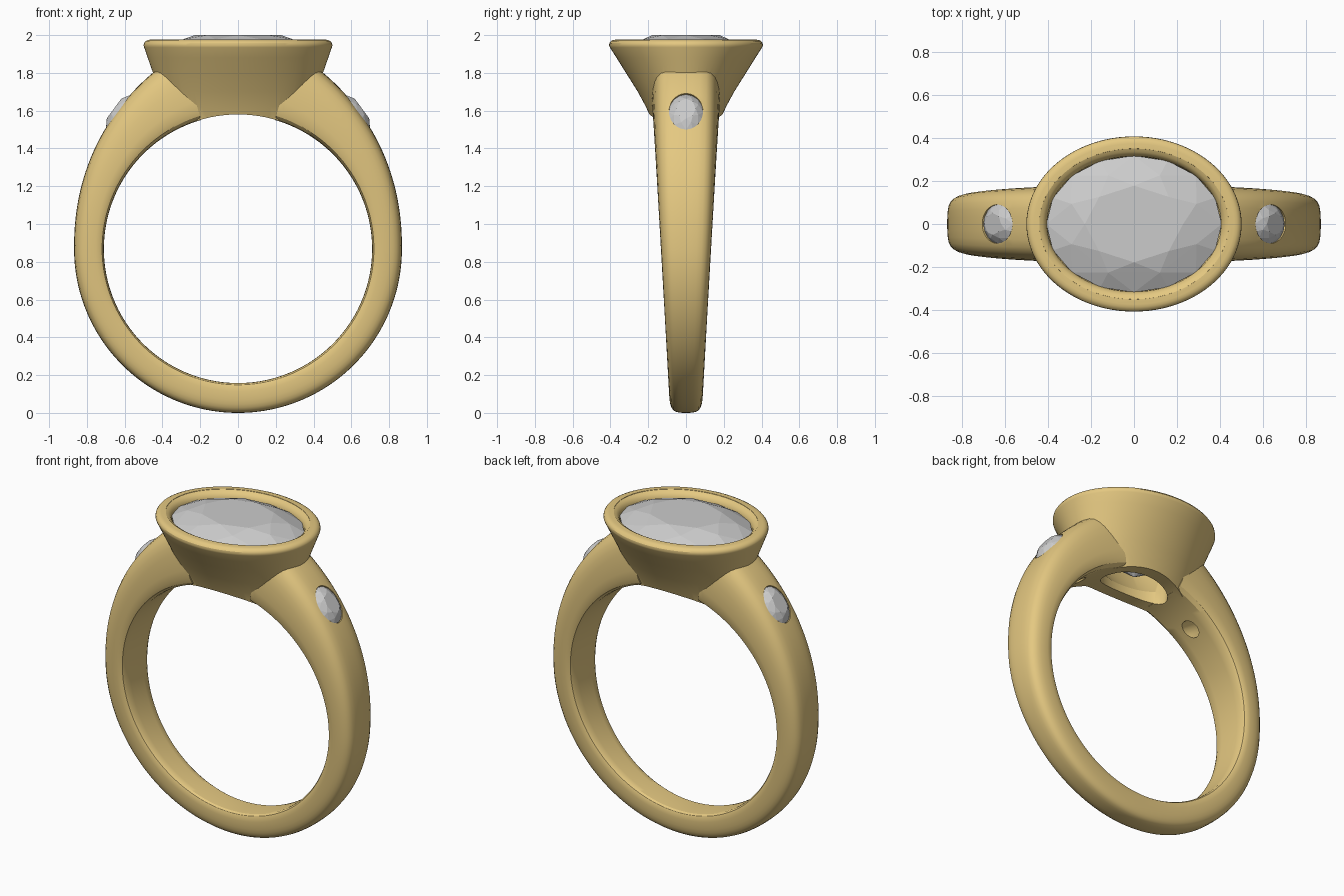
import bpy, bmesh
from math import sin, cos, pi, radians, atan
from mathutils import Vector, Matrix

if "Cube" in bpy.data.objects:
    bpy.data.objects.remove(bpy.data.objects["Cube"])

CZ, RIN = 0.868, 0.71          # finger hole centre height and radius

gold = bpy.data.materials.new("gold")
gold.diffuse_color = (0.78, 0.58, 0.22, 1)
gold.use_nodes = True
gold.node_tree.nodes["Principled BSDF"].inputs["Base Color"].default_value = gold.diffuse_color
stone = bpy.data.materials.new("stone_grey")
stone.diffuse_color = (0.55, 0.55, 0.55, 1)
stone.use_nodes = True
stone.node_tree.nodes["Principled BSDF"].inputs["Base Color"].default_value = stone.diffuse_color


def finish(name, bm, mat):
    bmesh.ops.recalc_face_normals(bm, faces=bm.faces)
    me = bpy.data.meshes.new(name)
    bm.to_mesh(me)
    bm.free()
    ob = bpy.data.objects.new(name, me)
    bpy.context.collection.objects.link(ob)
    me.materials.append(mat)
    return ob


def loft(name, rings, mat=gold):
    """Closed solid through equal-sized point rings, capped at both ends."""
    bm = bmesh.new()
    rows = [[bm.verts.new(p) for p in r] for r in rings]
    n = len(rows[0])
    for a, b in zip(rows, rows[1:]):
        for i in range(n):
            j = (i + 1) % n
            bm.faces.new((a[i], a[j], b[j], b[i]))
    bm.faces.new(rows[0])
    bm.faces.new(rows[-1])
    return finish(name, bm, mat)


def oval(a, b, z, n=96, turn=0.0):
    return [Vector((a * cos(2 * pi * (i + turn) / n), b * sin(2 * pi * (i + turn) / n), z))
            for i in range(n)]


def boolean(ob, cutter, op):
    m = ob.modifiers.new(op, 'BOOLEAN')
    m.operation, m.object, m.solver = op, cutter, 'EXACT'
    bpy.context.view_layer.objects.active = ob
    bpy.ops.object.modifier_apply(modifier=m.name)
    bpy.data.objects.remove(cutter, do_unlink=True)


def brilliant(name, a, b, crown, depth, mat4):
    """Oval brilliant cut, girdle at local z = 0."""
    pts = oval(a * .56, b * .56, crown, 8) + oval(a * .77, b * .77, crown * .66, 8, .5)
    pts += oval(a, b, 0, 16) + oval(a, b, -.008, 16)
    pts += oval(a * .5, b * .5, -depth * .62, 8, .5) + [Vector((0, 0, -depth))]
    bm = bmesh.new()
    for p in pts:
        bm.verts.new(mat4 @ p)
    bmesh.ops.convex_hull(bm, input=bm.verts)
    return finish(name, bm, stone)


def r_out(t):
    """Outer radius: constant below the middle, swelling to the shoulders."""
    return 0.868 + 0.1376 * max(t, 0) ** 1.75


# Shank: half-section (width factor, inner-to-outer factor) swept round the finger
half = [(0, 0), (.5, 0), (.8, .01), (.93, .06), (.985, .14), (1, .28), (.995, .42), (.975, .57),
        (.93, .71), (.86, .82), (.76, .905), (.62, .96), (.42, .988), (.2, .998), (0, 1)]
section = half + [(-u, v) for u, v in half[-2:0:-1]]
rings = []
N = 140
for k in range(N + 1):
    phi = radians(-164 + 328 * k / N)
    ro = r_out(abs(phi) - pi / 2)
    ring = []
    w = 0.085 + 0.055 * (CZ - cos(phi) * (RIN + ro) / 2)
    for u, v in section:
        r = RIN + (ro - RIN) * v
        ring.append(Vector((r * sin(phi), u * w, CZ - r * cos(phi))))
    rings.append(ring)
band = loft("ring_body", rings)

# Oval bezel head, trimmed underneath by the finger hole
head = loft("bezel_head", [oval(a, b, z) for z, a, b in [
    (1.44, .34, .16), (1.56, .37, .185), (1.62, .388, .212), (1.70, .416, .255),
    (1.80, .45, .318), (1.88, .478, .368), (1.935, .497, .403), (1.945, .50, .407),
    (1.957, .498, .406), (1.968, .490, .398), (1.974, .478, .386), (1.976, .465, .373)]])
finger = loft("finger_cutter", [[Vector((p.x, y, p.y + CZ)) for p in oval(.712, .712, 0, 180)]
                                for y in (-1, 1)])
boolean(head, finger, 'DIFFERENCE')
boolean(band, head, 'UNION')

# Hollow of the bezel: open bottom, tapered seat and rolled lip
hollow = loft("hollow_cutter", [oval(a, b, z) for z, a, b in [
    (1.40, .22, .11), (1.63, .235, .12), (1.90, .402, .312), (1.938, .405, .315),
    (1.955, .413, .323), (1.967, .425, .335), (1.974, .440, .350), (2.05, .448, .358)]])
boolean(band, hollow, 'DIFFERENCE')

# Centre stone
brilliant("centre_stone", .408, .318, .065, .31, Matrix.Translation((0, 0, 1.935)))

# Shoulder stones set in drilled seats
t = 0.852
tilt = t - atan(0.2135 / r_out(t))
for s, side in ((-1, "left"), (1, "right")):
    n = Vector((s * cos(tilt), 0, sin(tilt)))
    x = Vector((-s * sin(tilt), 0, cos(tilt)))
    m = Matrix((x, n.cross(x), n)).transposed().to_4x4()
    m.translation = Vector((s * r_out(t) * cos(t), 0, CZ + r_out(t) * sin(t))) - n * .012
    drill = loft("seat_cutter", [[m @ p for p in oval(a, b, z, 48)] for z, a, b in [
        (-.5, .055, .05), (-.11, .055, .05), (-.02, .118, .09), (.15, .118, .09)]])
    boolean(band, drill, 'DIFFERENCE')
    brilliant(side + "_shoulder_stone", .116, .091, .032, .12, m)

# Smooth metal, crisp where parts meet
bpy.ops.object.select_all(action='DESELECT')
band.select_set(True)
bpy.context.view_layer.objects.active = band
bpy.ops.object.shade_smooth_by_angle(angle=radians(30))
